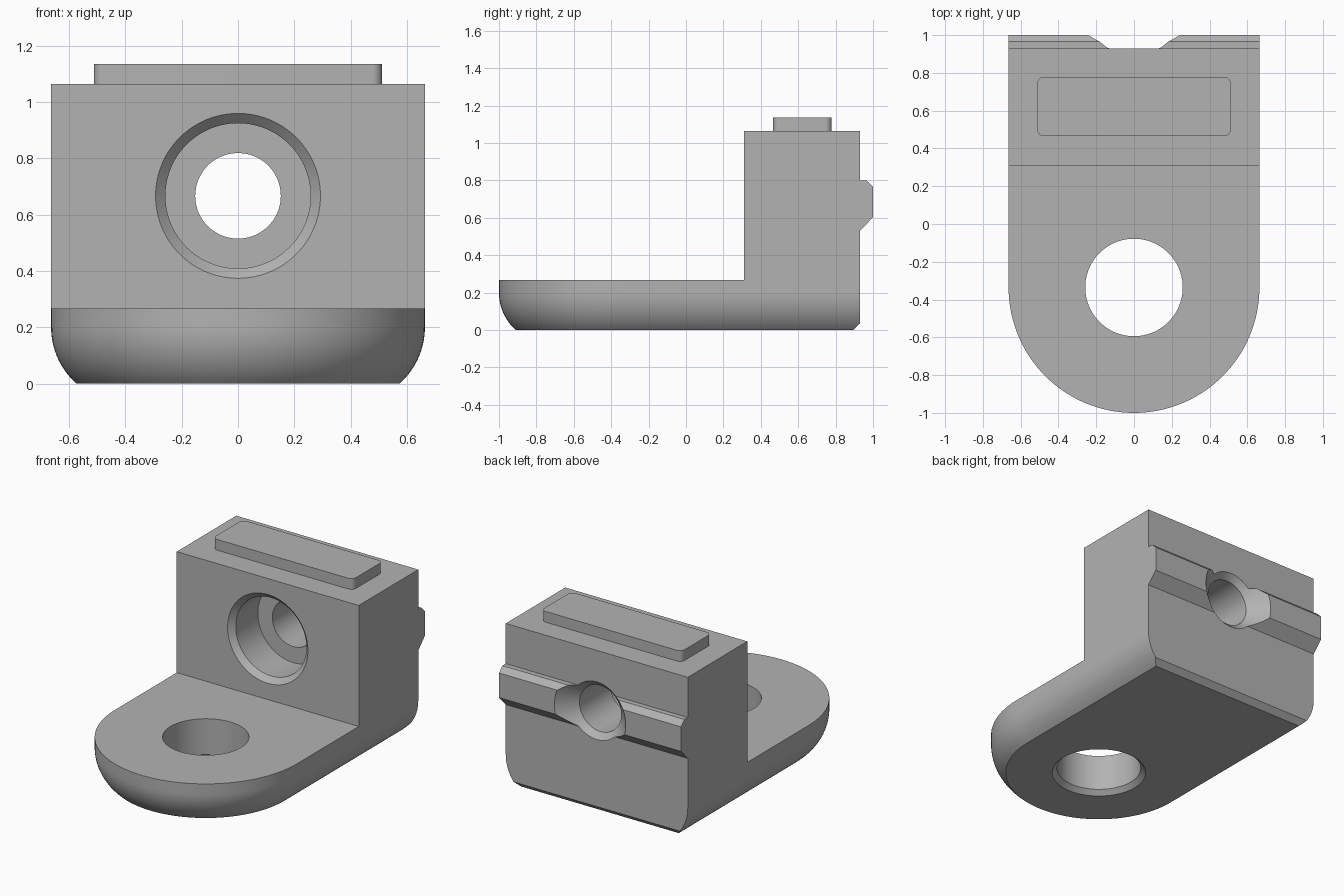
import bpy
import bmesh
from math import pi, sin, cos, sqrt

if "Cube" in bpy.data.objects:
    bpy.data.objects.remove(bpy.data.objects["Cube"], do_unlink=True)

HALF_W = 0.664      # half width, also the radius of the round nose
NOSE_Y = HALF_W - 1
BACK_Y = 0.93
WALL_Y = 0.31
BASE_Z = 0.267
WALL_Z = 1.065
BORE_Z = 0.667

grey = bpy.data.materials.new("light grey")
grey.use_nodes = True
COLOUR = (0.45, 0.45, 0.45, 1)
grey.diffuse_color = COLOUR
grey.node_tree.nodes["Principled BSDF"].inputs["Base Color"].default_value = COLOUR


def loft(name, rings):
    """Skin a stack of equal-sized rings and cap both ends."""
    bm = bmesh.new()
    loops = [[bm.verts.new(p) for p in ring] for ring in rings]
    n = len(loops[0])
    for a, b in zip(loops, loops[1:]):
        for i in range(n):
            j = (i + 1) % n
            bm.faces.new((a[i], a[j], b[j], b[i]))
    bm.faces.new(loops[0])
    bm.faces.new(loops[-1])
    bmesh.ops.recalc_face_normals(bm, faces=bm.faces)
    mesh = bpy.data.meshes.new(name)
    bm.to_mesh(mesh)
    bm.free()
    mesh.materials.append(grey)
    obj = bpy.data.objects.new(name, mesh)
    bpy.context.collection.objects.link(obj)
    return obj


def box(name, x, y0, y1, z0, z1):
    outline = [(-x, y0), (x, y0), (x, y1), (-x, y1)]
    return loft(name, [[(px, py, z) for px, py in outline] for z in (z0, z1)])


def lathe(name, profile, place, sides=96):
    """Revolve (radius, distance) pairs; place maps a, b, distance to space."""
    angles = [2 * pi * i / sides for i in range(sides)]
    return loft(name, [[place(r * cos(a), r * sin(a), d) for a in angles]
                       for r, d in profile])


def combine(target, tool, operation):
    """Apply a boolean and discard the tool object."""
    tool.hide_render = True
    mod = target.modifiers.new(operation.lower(), 'BOOLEAN')
    mod.operation = operation
    mod.solver = 'EXACT'
    mod.object = tool
    bpy.context.view_layer.objects.active = target
    bpy.ops.object.modifier_apply(modifier=mod.name)
    bpy.data.objects.remove(tool, do_unlink=True)


# Bracket body: round-nosed outline with rounded lower edge and back chamfer
ROUND, ROUND_Z, CHAMFER = 0.267, 0.2, 0.035


def body_ring(z):
    drop = max(0, ROUND_Z - z)
    r = HALF_W - ROUND + sqrt(ROUND ** 2 - drop ** 2)
    back = BACK_Y - max(0, CHAMFER - z)
    steps = 64
    nose = [(-r * cos(pi * i / steps), NOSE_Y - r * sin(pi * i / steps), z)
            for i in range(steps + 1)]
    return nose + [(r, back, z), (-r, back, z)]


levels = [ROUND_Z * i / 14 for i in range(15)] + [CHAMFER, WALL_Z]
bracket = loft("bracket", [body_ring(z) for z in sorted(levels)])
combine(bracket, box("step_cutter", 1, -2, WALL_Y, BASE_Z, 2), 'DIFFERENCE')

# Locating rail across the back
rail_profile = [(BACK_Y, 0.53), (1, 0.603), (1, 0.765), (0.965, 0.8), (BACK_Y, 0.8)]
rail = loft("back_rail", [[(x, y, z) for y, z in rail_profile]
                          for x in (-HALF_W, HALF_W)])
combine(bracket, rail, 'UNION')

# Stepped bore through the wall: chamfered counterbore, hole, countersink
bore = lathe("bore_cutter",
             [(0.303, WALL_Y - 0.01), (0.258, 0.345), (0.258, 0.575),
              (0.152, 0.575), (0.152, 0.892), (0.27, 1.01)],
             lambda a, b, d: (a, d, BORE_Z + b))
combine(bracket, bore, 'DIFFERENCE')

# Vertical hole through the base, chamfered underneath
hole = lathe("base_hole_cutter", [(0.298, -0.01), (0.258, 0.03), (0.258, 0.4)],
             lambda a, b, d: (a, NOSE_Y + b, d))
combine(bracket, hole, 'DIFFERENCE')

# Raised pad on top with rounded corners
PAD_X, PAD_Y, PAD_MID, CORNER = 0.512, 0.157, 0.622, 0.035
outline = []
for q, (sx, sy) in enumerate([(1, 1), (-1, 1), (-1, -1), (1, -1)]):
    for i in range(9):
        a = pi / 2 * (q + i / 8)
        outline.append((sx * (PAD_X - CORNER) + CORNER * cos(a),
                        PAD_MID + sy * (PAD_Y - CORNER) + CORNER * sin(a)))
pad = loft("top_pad", [[(x, y, z) for x, y in outline] for z in (1.0, 1.136)])
combine(bracket, pad, 'UNION')

# Smooth the curved surfaces, keep the machined edges crisp
bpy.ops.object.select_all(action='DESELECT')
bracket.select_set(True)
bpy.context.view_layer.objects.active = bracket
bpy.ops.object.shade_smooth_by_angle(angle=pi / 7)
